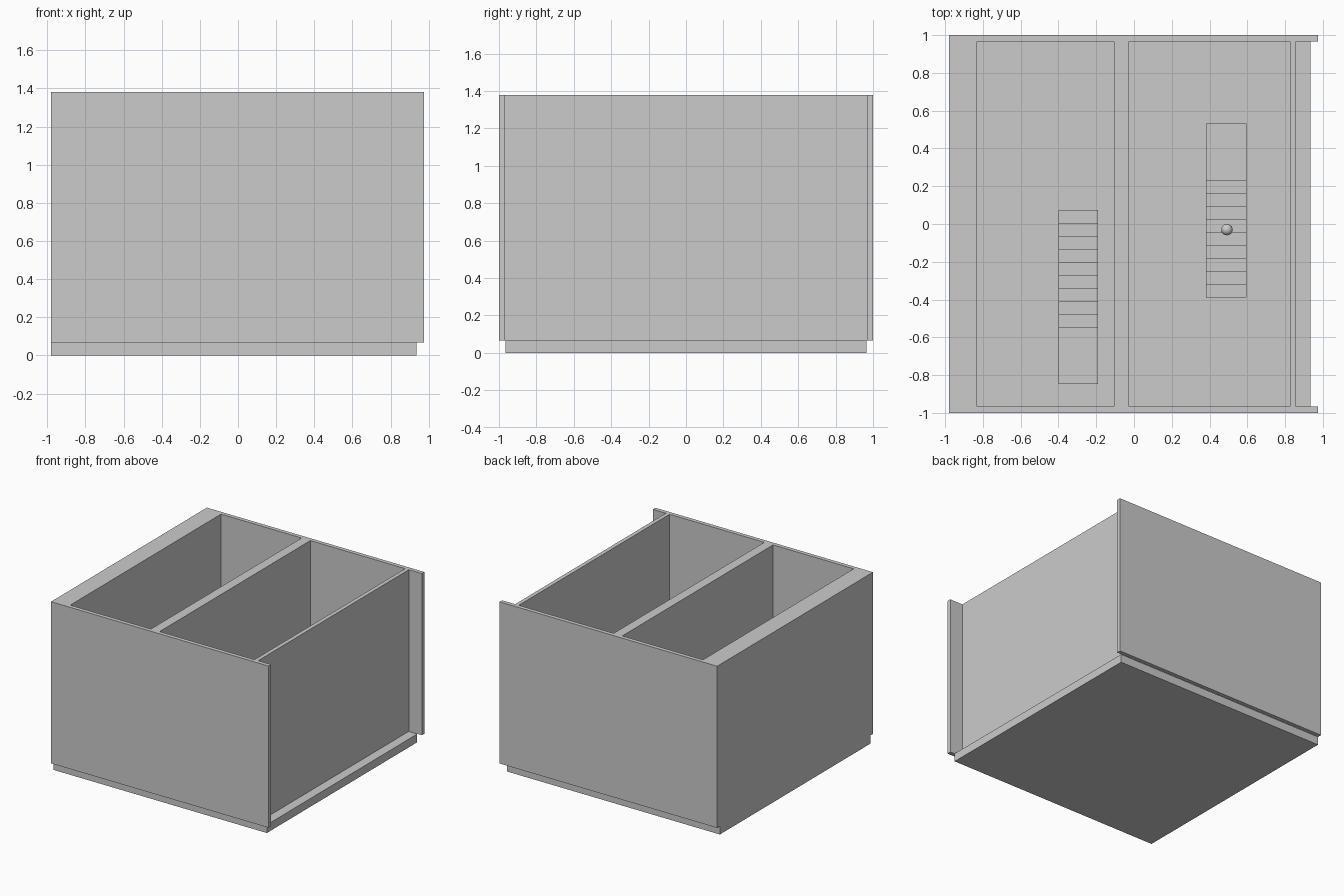
import bpy, bmesh

if "Cube" in bpy.data.objects:
    bpy.data.objects.remove(bpy.data.objects["Cube"])

FLOOR_TOP = 0.067
TOP = 1.38


def new_object(name, bm):
    bmesh.ops.recalc_face_normals(bm, faces=bm.faces[:])
    mesh = bpy.data.meshes.new(name)
    bm.to_mesh(mesh)
    bm.free()
    obj = bpy.data.objects.new(name, mesh)
    bpy.context.collection.objects.link(obj)
    return obj


def box(name, x, y, z):
    bm = bmesh.new()
    bmesh.ops.create_cube(bm, size=1)
    for v in bm.verts:
        v.co = [lo + (c + 0.5) * (hi - lo) for c, (lo, hi) in zip(v.co, (x, y, z))]
    return new_object(name, bm)


def staircase(name, x, y_start, direction, steps=9, tread=0.069, rise=0.065, landing=0.30):
    # stepped side profile, extruded across the width
    profile = [(0, 0)]
    for i in range(steps):
        profile += [(i * tread, (i + 1) * rise), ((i + 1) * tread, (i + 1) * rise)]
    run = steps * tread
    profile += [(run, (steps + 1) * rise), (run + landing, (steps + 1) * rise), (run + landing, 0)]
    bm = bmesh.new()
    face = bm.faces.new([bm.verts.new((x[0], y_start + direction * d, FLOOR_TOP + h))
                         for d, h in profile])
    ext = bmesh.ops.extrude_face_region(bm, geom=[face])
    moved = [g for g in ext["geom"] if isinstance(g, bmesh.types.BMVert)]
    bmesh.ops.translate(bm, verts=moved, vec=(x[1] - x[0], 0, 0))
    return new_object(name, bm)


# Floor slab
box("floor", (-0.98, 0.935), (-0.965, 0.965), (0, FLOOR_TOP))

# Front and back walls overhang the slab on the right
for name, s in (("front_wall", -1), ("back_wall", 1)):
    box(name, (-0.98, 0.975), tuple(sorted((s * 0.967, s * 1.0))), (FLOOR_TOP, TOP))

# Cross walls of differing thickness
for name, x in (("left_wall", (-0.98, -0.83)),
                ("partition_wall", (-0.105, -0.027)),
                ("right_wall", (0.825, 0.858))):
    box(name, x, (-0.967, 0.967), (FLOOR_TOP, TOP))

# Two opposite flights, each ending in a landing
staircase("left_stairs", (-0.40, -0.19), 0.075, -1)
staircase("right_stairs", (0.38, 0.595), -0.39, 1)

# Ball resting on the right flight
bm = bmesh.new()
bmesh.ops.create_uvsphere(bm, u_segments=24, v_segments=16, radius=0.03)
for f in bm.faces:
    f.smooth = True
ball = new_object("ball", bm)
ball.location = (0.492, -0.03, FLOOR_TOP + 6 * 0.065 + 0.03)
